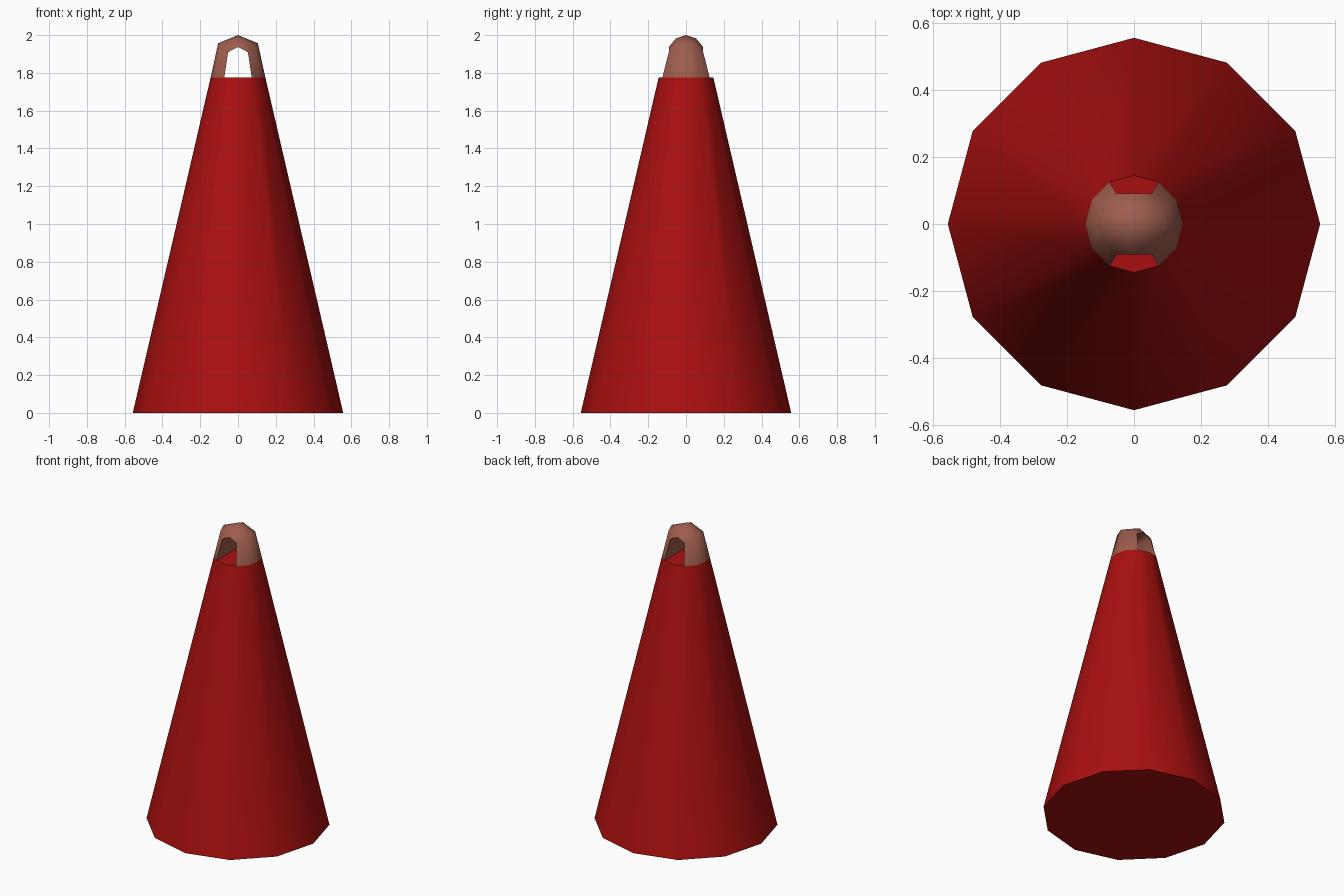
import bpy, bmesh, math

if "Cube" in bpy.data.objects:
    bpy.data.objects.remove(bpy.data.objects["Cube"])

SIDES = 12
R_BASE, R_TOP, Z_TOP = 0.557, 0.145, 1.775


def material(name, rgb):
    m = bpy.data.materials.new(name)
    m.diffuse_color = (*rgb, 1)
    m.use_nodes = True
    m.node_tree.nodes["Principled BSDF"].inputs["Base Color"].default_value = m.diffuse_color
    return m


def finish(bm, name, mat):
    bmesh.ops.recalc_face_normals(bm, faces=bm.faces)
    me = bpy.data.meshes.new(name)
    bm.to_mesh(me)
    bm.free()
    ob = bpy.data.objects.new(name, me)
    bpy.context.collection.objects.link(ob)
    me.materials.append(mat)
    bpy.ops.object.select_all(action='DESELECT')
    ob.select_set(True)
    bpy.context.view_layer.objects.active = ob
    bpy.ops.object.shade_smooth_by_angle(angle=math.radians(60))
    return ob


red = material("deep red", (0.40, 0.005, 0.005))
brown = material("dusty brown", (0.34, 0.11, 0.075))

# Tapered body with flat top and bottom
bm = bmesh.new()
rings = []
for r, z in ((R_BASE, 0), (R_TOP, Z_TOP)):
    rings.append([bm.verts.new((r * math.cos(i * math.tau / SIDES),
                                r * math.sin(i * math.tau / SIDES), z))
                  for i in range(SIDES)])
for i in range(SIDES):
    j = (i + 1) % SIDES
    bm.faces.new((rings[0][i], rings[0][j], rings[1][j], rings[1][i]))
bm.faces.new(rings[0][::-1])
bm.faces.new(rings[1])
finish(bm, "cone_body", red)

# Domed grip: five arched cross-sections from front to back, pierced by a tunnel
bm = bmesh.new()
R_SHOULDER = 0.105
shoulder_z = {0: 1.957, 30: 1.945, 60: 1.91}
peak_z = {0: 2.0, 30: 1.983, 60: 1.937}
arches = []
for deg in (-60, -30, 0, 30, 60):
    c, s = math.cos(math.radians(deg)), math.sin(math.radians(deg))
    xb, yb = R_TOP * c, R_TOP * s
    xs, ys = R_SHOULDER * c, R_SHOULDER * s
    zs, zp = shoulder_z[abs(deg)], peak_z[abs(deg)]
    arches.append([bm.verts.new(p) for p in (
        (-xb, yb, Z_TOP), (-xs, ys, zs), (0, ys, zp), (xs, ys, zs), (xb, yb, Z_TOP))])
for a, b in zip(arches, arches[1:]):
    for k in range(4):
        bm.faces.new((a[k], a[k + 1], b[k + 1], b[k]))
# Tunnel walls and ceiling run straight between the end arches
first, last = arches[0], arches[-1]
for k in range(4):
    bm.faces.new((first[k], last[k], last[k + 1], first[k + 1]))
# Undersides of the two legs
for k in (0, 4):
    bm.faces.new([a[k] for a in arches])
finish(bm, "pierced_grip", brown)
